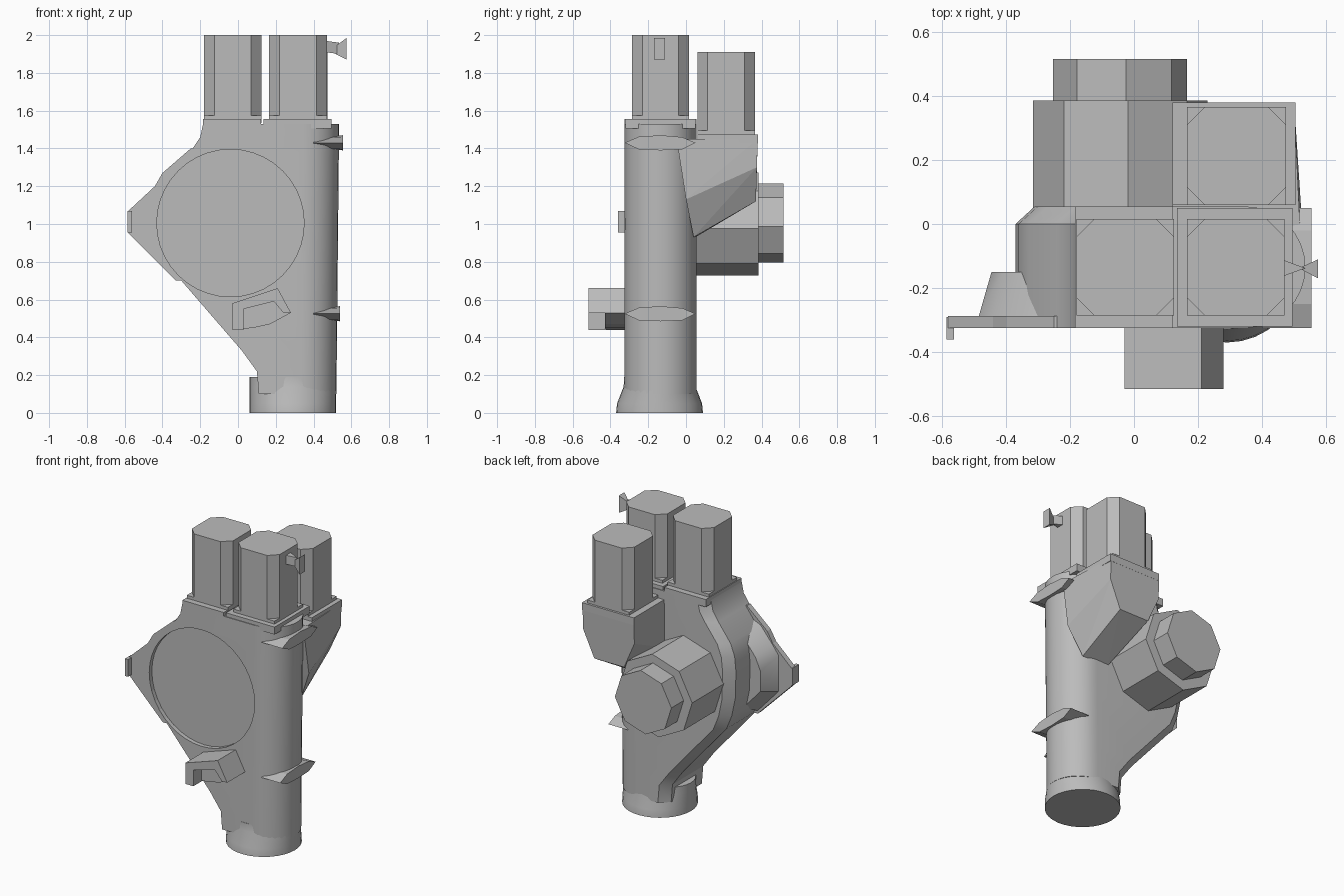
import bpy, bmesh
from math import sin, cos, pi, radians
from mathutils import Vector

cube = bpy.data.objects.get("Cube")
if cube:
    bpy.data.objects.remove(cube, do_unlink=True)

grey = bpy.data.materials.new("plain_grey")
grey.use_nodes = True
tone = (0.5, 0.5, 0.5, 1)
grey.diffuse_color = tone
grey.node_tree.nodes["Principled BSDF"].inputs["Base Color"].default_value = tone


def finish(name, bm):
    bmesh.ops.recalc_face_normals(bm, faces=bm.faces)
    mesh = bpy.data.meshes.new(name)
    bm.to_mesh(mesh)
    bm.free()
    mesh.materials.append(grey)
    ob = bpy.data.objects.new(name, mesh)
    bpy.context.scene.collection.objects.link(ob)
    return ob


def loft(name, rings):
    """Skin matching rings of points and cap both ends."""
    bm = bmesh.new()
    rows = [[bm.verts.new(p) for p in ring] for ring in rings]
    n = len(rows[0])
    for a, b in zip(rows, rows[1:]):
        for i in range(n):
            j = (i + 1) % n
            bm.faces.new((a[i], a[j], b[j], b[i]))
    bm.faces.new(rows[0])
    bm.faces.new(rows[-1])
    return finish(name, bm)


def hull(name, points):
    bm = bmesh.new()
    verts = [bm.verts.new(p) for p in points]
    out = bmesh.ops.convex_hull(bm, input=verts)
    loose = {g for g in out["geom_interior"] + out["geom_unused"] if isinstance(g, bmesh.types.BMVert)}
    bmesh.ops.delete(bm, geom=list(loose), context='VERTS')
    bmesh.ops.dissolve_limit(bm, angle_limit=radians(1), verts=bm.verts, edges=bm.edges)
    return finish(name, bm)


def slab(name, outline, y0, y1):
    """Prism along y from an x, z outline."""
    return loft(name, [[(x, y, z) for x, z in outline] for y in (y0, y1)])


def box(name, x, y, z):
    return hull(name, [(a, b, c) for a in x for b in y for c in z])


def circle(cx, cz, r, n, start=0):
    return [(cx + r * cos(start + 2 * pi * i / n), cz + r * sin(start + 2 * pi * i / n)) for i in range(n)]


# Housing: flat front, rounded +x side, chamfered back left edge
def housing_ring(z, left):
    right = 0.52 + 0.015 * z / 1.5
    r, cy = 0.19, -0.135
    ring = [(left, cy - r, z), (left, 0.0, z), (left + 0.06, cy + r, z)]
    for i in range(17):
        a = pi / 2 - pi * i / 16
        ring.append((right - r + r * cos(a), cy + r * sin(a), z))
    return ring


left_edge = [(0.1, 0.11), (0.22, 0.1), (0.33, 0.02), (0.7, -0.3), (0.8, -0.34), (0.92, -0.365),
             (1.1, -0.37), (1.2, -0.36), (1.28, -0.33), (1.4, -0.24), (1.46, -0.2), (1.53, -0.185)]
housing = loft("housing", [housing_ring(z, x) for z, x in left_edge])

# Flared round foot
foot = loft("foot", [[(0.29 + 0.23 * cos(2 * pi * i / 32), -0.14 + ry * sin(2 * pi * i / 32), z)
                      for i in range(32)] for z, ry in ((0, 0.23), (0.05, 0.225), (0.14, 0.19), (0.19, 0.188))])

# Side ear: thin front flange, tapered boss and end tab
flange = slab("ear_flange", [(-0.58, 1.07), (-0.58, 0.95), (-0.33, 0.7), (-0.1, 0.7), (-0.1, 1.4),
                             (-0.25, 1.4), (-0.4, 1.27), (-0.44, 1.2)], -0.325, -0.288)
boss = hull("ear_boss",
            [(x, -0.289, z) for x, z in ((-0.485, 1.13), (-0.485, 0.89), (-0.44, 1.19), (-0.35, 1.3),
                                         (-0.33, 0.72), (-0.2, 1.36), (-0.2, 0.72))]
            + [(x, -0.15, z) for x, z in ((-0.445, 1.07), (-0.445, 0.93), (-0.41, 1.15), (-0.33, 1.25),
                                          (-0.31, 0.78), (-0.2, 1.3), (-0.2, 0.78))])
box("ear_tab", (-0.585, -0.562), (-0.36, -0.29), (0.955, 1.07))

# Shallow round recess in the front
cutter = slab("recess_cutter", circle(-0.04, 1.005, 0.39, 40), -0.5, -0.297)
cutter.hide_render = True
for ob in (housing, flange, boss):
    mod = ob.modifiers.new("recess", 'BOOLEAN')
    mod.operation = 'DIFFERENCE'
    mod.solver = 'EXACT'
    mod.object = cutter
    bpy.context.view_layer.objects.active = ob
    bpy.ops.object.modifier_apply(modifier=mod.name)
bpy.data.objects.remove(cutter, do_unlink=True)

# Rear motor: two stepped octagons
slab("rear_drum", circle(-0.043, 1.0, 0.273, 8, radians(-5)), 0.0, 0.385)
slab("rear_cap", circle(-0.043, 1.005, 0.21, 8, radians(-5)), 0.38, 0.515)

# Rear hopper under the back canister
hull("rear_hopper",
     [(0.12, 0.0, 1.45), (0.52, -0.05, 1.45), (0.12, 0.38, 1.45), (0.5, 0.38, 1.45),
      (0.12, 0.375, 1.3), (0.5, 0.375, 1.3), (0.2, 0.37, 1.12), (0.42, 0.37, 1.12),
      (0.25, 0.05, 0.93), (0.44, 0.04, 0.93), (0.12, 0.05, 1.15), (0.525, 0.0, 1.13)])


# Canisters with chamfered corners on square plates
def canister(name, x, y, z0, z1, plate_x, plate_y):
    (xa, xb), (ya, yb), c = x, y, 0.055
    ring = [(xa + c, ya), (xb - c, ya), (xb, ya + c), (xb, yb - c),
            (xb - c, yb), (xa + c, yb), (xa, yb - c), (xa, ya + c)]
    loft(name, [[(px, py, z) for px, py in ring] for z in (z0, z1)])
    hull(name + "_collar", [(a, b, z0 + h) for a in x for b in y for h in (0, 0.04)])
    box(name + "_plate", plate_x, plate_y, (z0 - 0.03, z0 + 0.02))


canister("left_canister", (0.165, 0.47), (-0.285, 0.015), 1.535, 2.0, (0.135, 0.495), (-0.32, 0.05))
canister("right_canister", (-0.18, 0.125), (-0.285, 0.015), 1.535, 2.0, (-0.185, 0.122), (-0.325, 0.055))
canister("rear_canister", (0.165, 0.475), (0.06, 0.365), 1.455, 1.91, (0.12, 0.505), (0.06, 0.38))

# Latch on the left canister: two wedges meeting at a waist
hull("latch_root", [(0.46, y, z) for y in (-0.165, -0.11) for z in (1.91, 1.97)]
     + [(0.535, -0.138, z) for z in (1.9, 1.96)])
hull("latch_tip", [(0.575, y, z) for y in (-0.17, -0.11) for z in (1.87, 1.985)]
     + [(0.515, -0.138, z) for z in (1.9, 1.94)])

# Lens shaped fins on the rounded side
for name, z, x in (("upper_fin", 1.43, 0.555), ("lower_fin", 0.525, 0.54)):
    lens = [(-0.325, 0), (-0.25, 0.032), (-0.135, 0.04), (-0.02, 0.03),
            (0.05, 0), (-0.02, -0.035), (-0.135, -0.04), (-0.25, -0.035)]
    loft(name, [[(px, y, z + s * h) for y, h in lens] for px, s in ((0.4, 0.7), (x, 1))])

# Front bracket: base block with an arch on it
slab("bracket_base", [(-0.03, 0.44), (-0.03, 0.58), (0.21, 0.66), (0.28, 0.53), (0.17, 0.47), (0.08, 0.45)],
     -0.3, -0.43)
slab("bracket_arch", [(-0.03, 0.44), (-0.03, 0.58), (0.21, 0.66), (0.28, 0.53),
                      (0.24, 0.53), (0.19, 0.59), (0.03, 0.55), (0.03, 0.44)], -0.42, -0.515)

# Soft shading on the curved parts
bpy.ops.object.select_all(action='DESELECT')
for ob in (housing, foot, boss):
    ob.select_set(True)
bpy.context.view_layer.objects.active = housing
bpy.ops.object.shade_smooth_by_angle(angle=radians(30))
